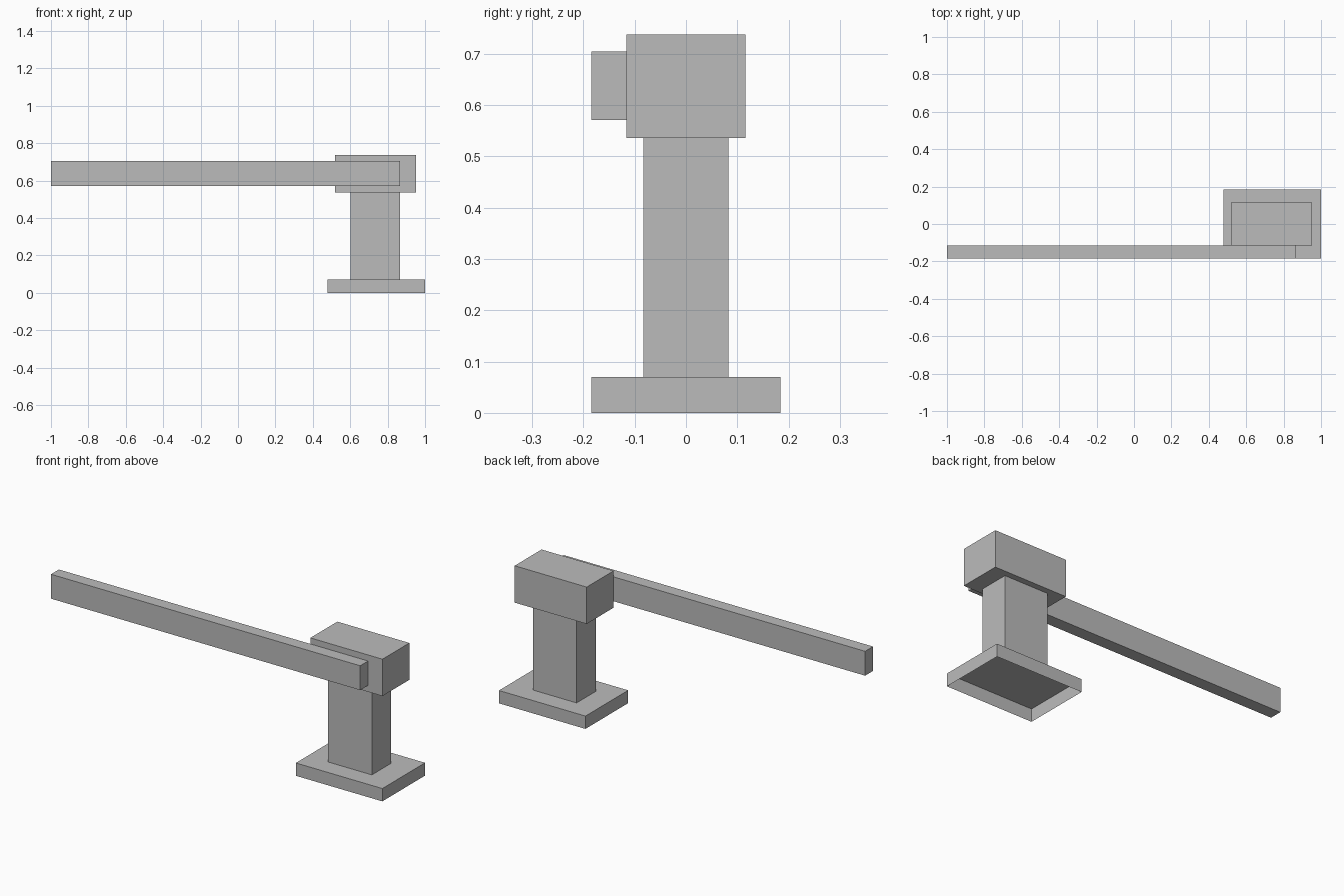
import bpy
import bmesh
from mathutils import Vector

default_cube = bpy.data.objects.get("Cube")
if default_cube:
    bpy.data.objects.remove(default_cube, do_unlink=True)

GREY = (0.5, 0.5, 0.5, 1.0)
grey = bpy.data.materials.new("plain grey")
grey.use_nodes = True
grey.diffuse_color = GREY
grey.node_tree.nodes["Principled BSDF"].inputs["Base Color"].default_value = GREY


def add_block(name, low, high, open_bottom=False):
    """Flat-shaded box between two corners, optionally without its underside."""
    low, high = Vector(low), Vector(high)
    bm = bmesh.new()
    bmesh.ops.create_cube(bm, size=1)
    bmesh.ops.scale(bm, vec=high - low, verts=bm.verts)
    bmesh.ops.translate(bm, vec=(low + high) / 2, verts=bm.verts)
    if open_bottom:
        bm.normal_update()
        under = [f for f in bm.faces if f.normal.z < -0.5]
        bmesh.ops.delete(bm, geom=under, context="FACES")
    mesh = bpy.data.meshes.new(name)
    bm.to_mesh(mesh)
    bm.free()
    mesh.materials.append(grey)
    obj = bpy.data.objects.new(name, mesh)
    bpy.context.collection.objects.link(obj)
    return obj


# Hollow foot plate
add_block("base_plate", (0.478, -0.184, 0), (1, 0.184, 0.07), open_bottom=True)
# Upright post
add_block("post", (0.602, -0.083, 0.07), (0.866, 0.083, 0.536))
# Housing on top of the post
add_block("head_housing", (0.518, -0.116, 0.536), (0.953, 0.116, 0.737))
# Long arm fixed to the front of the housing
add_block("barrier_arm", (-1, -0.184, 0.571), (0.866, -0.116, 0.704))
